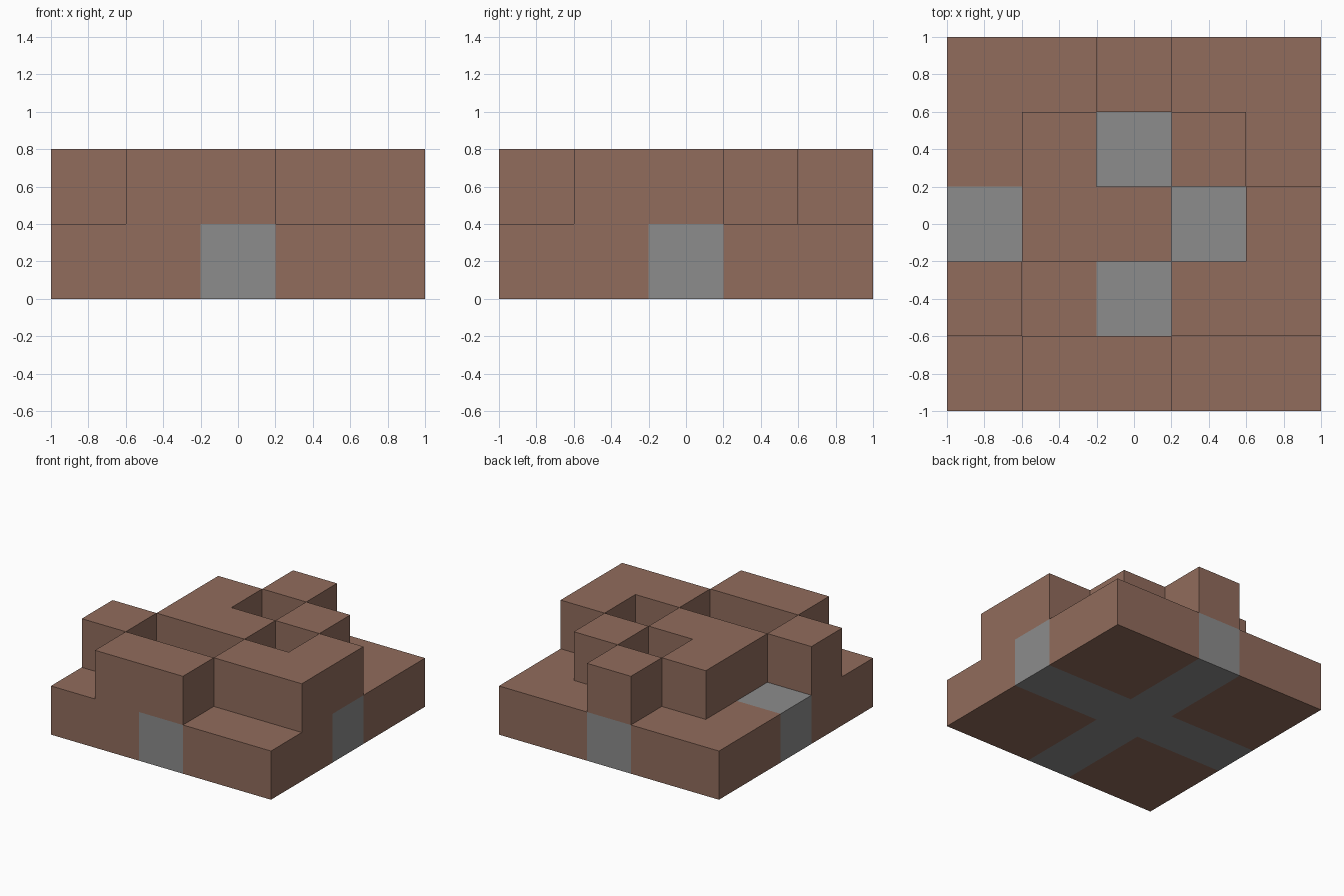
import bpy
import bmesh
from mathutils import Vector

cube = bpy.data.objects.get("Cube")
if cube:
    bpy.data.objects.remove(cube, do_unlink=True)

CELL = 0.4
SIZE = 5
MID = SIZE // 2

# Raised blocks on the slab, front row first, left to right along x
UPPER_ROWS = [
    ".##..",
    "#..##",
    ".##.#",
    ".#.#.",
    "..#..",
]


def make_material(name, color):
    mat = bpy.data.materials.new(name)
    mat.use_nodes = True
    mat.diffuse_color = color
    bsdf = mat.node_tree.nodes["Principled BSDF"]
    bsdf.inputs["Base Color"].default_value = color
    bsdf.inputs["Roughness"].default_value = 0.9
    return mat


brown = make_material("earth brown", (0.283, 0.150, 0.107, 1))
grey = make_material("stone grey", (0.262, 0.262, 0.262, 1))

# Grid cells of each part
grid = [(i, j) for j in range(SIZE) for i in range(SIZE)]
cross = {(i, j, 0) for i, j in grid if MID in (i, j)}
corners = {(i, j, 0) for i, j in grid} - cross
raised = {(i, j, 1) for i, j in grid if UPPER_ROWS[j][i] == "#"}
solid = cross | corners | raised

AXES = [Vector(v) for v in ((1, 0, 0), (0, 1, 0), (0, 0, 1))]


def build_blocks(name, cells, mat):
    """Join unit blocks into one shell, leaving out faces buried between blocks."""
    bm = bmesh.new()
    for cell in sorted(cells):
        low = Vector(cell) - Vector((SIZE / 2, SIZE / 2, 0))
        center = low + Vector((0.5, 0.5, 0.5))
        for axis in range(3):
            for sign in (1, -1):
                normal = AXES[axis] * sign
                neighbour = tuple(int(c + n) for c, n in zip(cell, normal))
                if neighbour in solid:
                    continue
                u = AXES[(axis + 1) % 3]
                v = normal.cross(u)
                loop = (u + v, v - u, -u - v, u - v)
                bm.faces.new([bm.verts.new((center + (normal + c) / 2) * CELL)
                              for c in loop])
    bmesh.ops.remove_doubles(bm, verts=bm.verts, dist=0.001)
    mesh = bpy.data.meshes.new(name)
    bm.to_mesh(mesh)
    bm.free()
    mesh.materials.append(mat)
    obj = bpy.data.objects.new(name, mesh)
    bpy.context.collection.objects.link(obj)
    return obj


build_blocks("base_cross", cross, grey)
build_blocks("base_corners", corners, brown)
build_blocks("raised_blocks", raised, brown)
